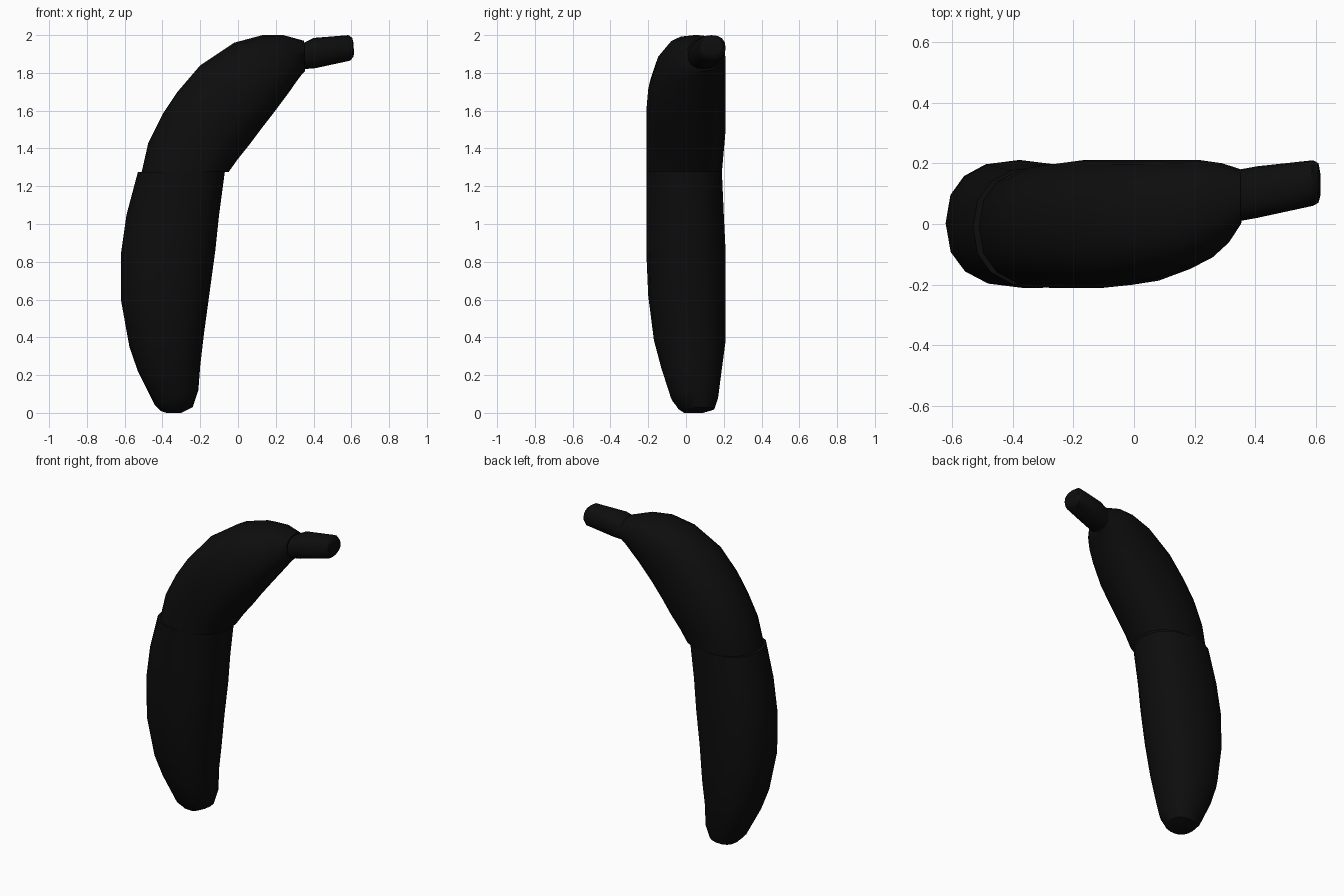
import bpy
import bmesh
from math import cos, sin, pi, radians, copysign
from mathutils import Vector

SIDES = 16
FULLNESS = 2.35  # cross-section exponent, slightly fuller than an ellipse

default_cube = bpy.data.objects.get("Cube")
if default_cube:
    bpy.data.objects.remove(default_cube, do_unlink=True)

# Single near-black skin colour
skin = bpy.data.materials.new("black_skin")
skin.use_nodes = True
skin_colour = (.004, .004, .004, 1)
skin.diffuse_color = skin_colour
skin.node_tree.nodes["Principled BSDF"].inputs["Base Color"].default_value = skin_colour


def rounded(value):
    """Soften a sine or cosine into a superellipse coordinate."""
    return copysign(abs(value) ** (2 / FULLNESS), value)


def section_points(outer_x, outer_z, inner_x, inner_z, front, back):
    """Closed cross-section spanning an outer and an inner edge point."""
    middle_y = (front + back) / 2
    half_depth = (back - front) / 2
    outer = Vector((outer_x, middle_y, outer_z))
    inner = Vector((inner_x, middle_y, inner_z))
    centre = (outer + inner) / 2
    reach = (outer - inner) / 2
    depth = Vector((0, half_depth, 0))
    for step in range(SIDES):
        angle = 2 * pi * step / SIDES
        yield centre + reach * rounded(cos(angle)) + depth * rounded(sin(angle))


def loft(name, sections, cap_start=True):
    """Skin a row of cross-sections into one smooth part."""
    bm = bmesh.new()
    rings = [[bm.verts.new(p) for p in section_points(*s)] for s in sections]
    for ring, following in zip(rings, rings[1:]):
        for i in range(SIDES):
            j = (i + 1) % SIDES
            bm.faces.new((ring[i], ring[j], following[j], following[i]))
    if cap_start:
        bm.faces.new(rings[0])
    bm.faces.new(rings[-1])
    bmesh.ops.recalc_face_normals(bm, faces=bm.faces)
    mesh = bpy.data.meshes.new(name)
    bm.to_mesh(mesh)
    bm.free()
    mesh.materials.append(skin)
    part = bpy.data.objects.new(name, mesh)
    bpy.context.collection.objects.link(part)
    bpy.ops.object.select_all(action='DESELECT')
    part.select_set(True)
    bpy.context.view_layer.objects.active = part
    bpy.ops.object.shade_smooth_by_angle(angle=radians(40))
    return part


# Each row: outer x, outer z, inner x, inner z, front y, back y

# Lower half, from the seam down to the blunt tip
loft("lower_body", [
    (-.53, 1.275, -.07, 1.275, -.21, .19),
    (-.59, 1.05, -.1, 1.05, -.21, .2),
    (-.62, .84, -.12, .86, -.21, .21),
    (-.62, .6, -.15, .64, -.2, .21),
    (-.575, .35, -.18, .42, -.17, .21),
    (-.53, .22, -.2, .25, -.13, .19),
    (-.44, .04, -.21, .12, -.08, .17),
    (-.41, .01, -.24, .03, -.04, .15),
    (-.38, 0, -.3, 0, -.01, .09),
])

# Upper half, curving from the seam over to the stem
loft("upper_body", [
    (-.51, 1.275, -.05, 1.275, -.21, .19),
    (-.475, 1.43, 0, 1.345, -.21, .2),
    (-.4, 1.58, .06, 1.42, -.21, .21),
    (-.32, 1.7, .12, 1.5, -.21, .21),
    (-.2, 1.84, .19, 1.59, -.2, .21),
    (-.02, 1.96, .265, 1.69, -.16, .21),
    (.13, 2, .31, 1.755, -.12, .21),
    (.24, 2, .34, 1.795, -.07, .2),
    (.35, 1.97, .355, 1.81, 0, .18),
], cap_start=False)

# Short stem, flaring slightly to a rounded end
loft("stem", [
    (.35, 1.96, .35, 1.82, .01, .18),
    (.4, 1.985, .41, 1.825, .02, .19),
    (.585, 2, .595, 1.865, .06, .21),
    (.605, 1.985, .61, 1.885, .07, .2),
    (.61, 1.965, .615, 1.9, .09, .17),
])
